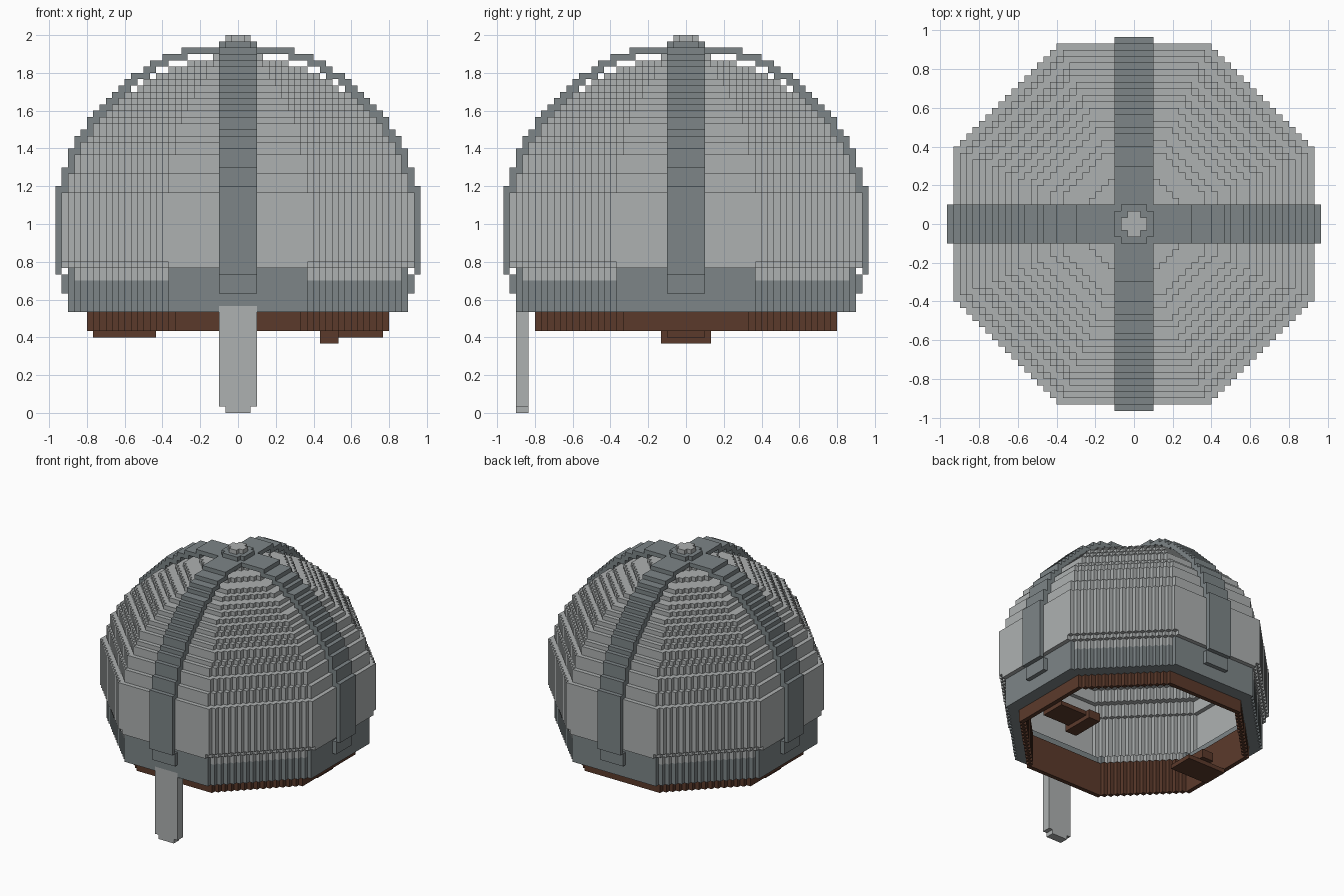
import bpy, bmesh, math
from mathutils import Vector

if "Cube" in bpy.data.objects:
    bpy.data.objects.remove(bpy.data.objects["Cube"])

U = 1 / 30          # edge length of one block
cells = {}          # (i, j, k) -> part name


def material(name, rgb):
    m = bpy.data.materials.new(name)
    m.diffuse_color = (*rgb, 1)
    m.use_nodes = True
    m.node_tree.nodes["Principled BSDF"].inputs["Base Color"].default_value = m.diffuse_color
    return m


light = material("light steel", (0.42, 0.44, 0.44))
dark = material("dark steel", (0.205, 0.235, 0.245))
brown = material("brown leather", (0.105, 0.042, 0.024))


def octagon(i, j, r, d=None):
    """True when block column (i, j) lies in an octagon of inner radius r."""
    a, b = abs(i + 0.5), abs(j + 0.5)
    d = round(r * math.sqrt(2)) if d is None else d
    return max(a, b) < r and a + b <= d - 1


def box(part, x0, x1, y0, y1, z0, z1):
    for i in range(x0, x1):
        for j in range(y0, y1):
            for k in range(z0, z1):
                cells[i, j, k] = part


# Elliptical height profiles of dome and straps, in blocks
def dome_height(r):
    return max(35, int(30.35 + 27 * math.sqrt(1 - (r / 28.3) ** 2)))


def strap_height(r):
    if r == 29:
        return 36
    return min(58, round(30.6 + 28.5 * math.sqrt(1 - (r / 29.3) ** 2)))


def dome_radius(k):
    if k < 23:
        return 27
    return max([r for r in range(1, 29) if dome_height(r) > k], default=0)


def strap_radius(k):
    if k < 22:
        return 28
    return max([r for r in range(1, 30) if strap_height(r) > k], default=0)


# Dome shell and lower band
for k in range(16, 58):
    r, above = dome_radius(k), dome_radius(k + 1)
    inner = 24 if k < 23 else min(r, above) - 1
    for i in range(-28, 28):
        for j in range(-28, 28):
            d = 39 if k == 23 else None
            if octagon(i, j, r, d) and not octagon(i, j, inner):
                low = min(abs(i + 0.5), abs(j + 0.5))
                top = 23 if low < 11 else 21
                cells[i, j, k] = "lower_band" if k < top else "dome"

# Crossed straps running over the dome
for k in range(19, 58):
    r, above = strap_radius(k), strap_radius(k + 1)
    inner = min(r, above) - 1
    for s in range(-29, 29):
        if inner < abs(s + 0.5) < r:
            for w in range(-3, 3):
                for key in ((s, w, k), (w, s, k)):
                    if cells.get(key) is None:
                        cells[key] = "crossed_straps"

# Leather lining ring inside the band
for k in range(13, 21):
    for i in range(-24, 24):
        for j in range(-24, 24):
            if octagon(i, j, 24) and not octagon(i, j, 23):
                cells[i, j, k] = "lining"

# Leather tabs with end knobs
box("lining_tabs", 13, 23, -3, 3, 12, 13)
box("lining_tabs", 13, 16, -4, 4, 11, 13)
box("lining_tabs", -23, -13, -3, 3, 12, 13)
box("lining_tabs", -19, -16, -4, 4, 13, 15)

# Nose guard with a narrowed tip
box("nose_guard", -3, 3, -27, -25, 1, 17)
box("nose_guard", -2, 2, -27, -25, 0, 1)

# Finial: dark rounded base and light cross cap
for part, h, z in (("finial_base", 3, 58), ("finial_cap", 2, 59)):
    box(part, -h, h, -h + 1, h - 1, z, z + 1)
    box(part, -h + 1, h - 1, -h, h, z, z + 1)

# Corner offsets for the face on each side of a block
SIDES = []
for axis in range(3):
    u, v = (axis + 1) % 3, (axis + 2) % 3
    for sign in (0, 1):
        loop = []
        for p, q in ((0, 0), (1, 0), (1, 1), (0, 1)):
            c = [0, 0, 0]
            c[axis], c[u], c[v] = sign, p, q
            loop.append(tuple(c))
        n = [0, 0, 0]
        n[axis] = 1 if sign else -1
        SIDES.append((n, loop if sign else loop[::-1]))


def build(part, mat):
    """Skin the exposed sides of a part's blocks and merge flat regions."""
    bm = bmesh.new()
    verts = {}
    for (i, j, k), name in cells.items():
        if name != part:
            continue
        for n, loop in SIDES:
            if (i + n[0], j + n[1], k + n[2]) in cells:
                continue
            face = []
            for c in loop:
                p = (i + c[0], j + c[1], k + c[2])
                if p not in verts:
                    verts[p] = bm.verts.new(Vector(p) * U)
                face.append(verts[p])
            bm.faces.new(face)
    bmesh.ops.dissolve_limit(bm, angle_limit=0.01, verts=bm.verts[:],
                             edges=bm.edges[:], delimit={'NORMAL'})
    me = bpy.data.meshes.new(part)
    bm.to_mesh(me)
    bm.free()
    me.materials.append(mat)
    bpy.context.collection.objects.link(bpy.data.objects.new(part, me))


for part, mat in (("dome", light), ("lower_band", dark),
                  ("crossed_straps", dark), ("lining", brown),
                  ("lining_tabs", brown), ("nose_guard", light),
                  ("finial_base", dark), ("finial_cap", light)):
    build(part, mat)
